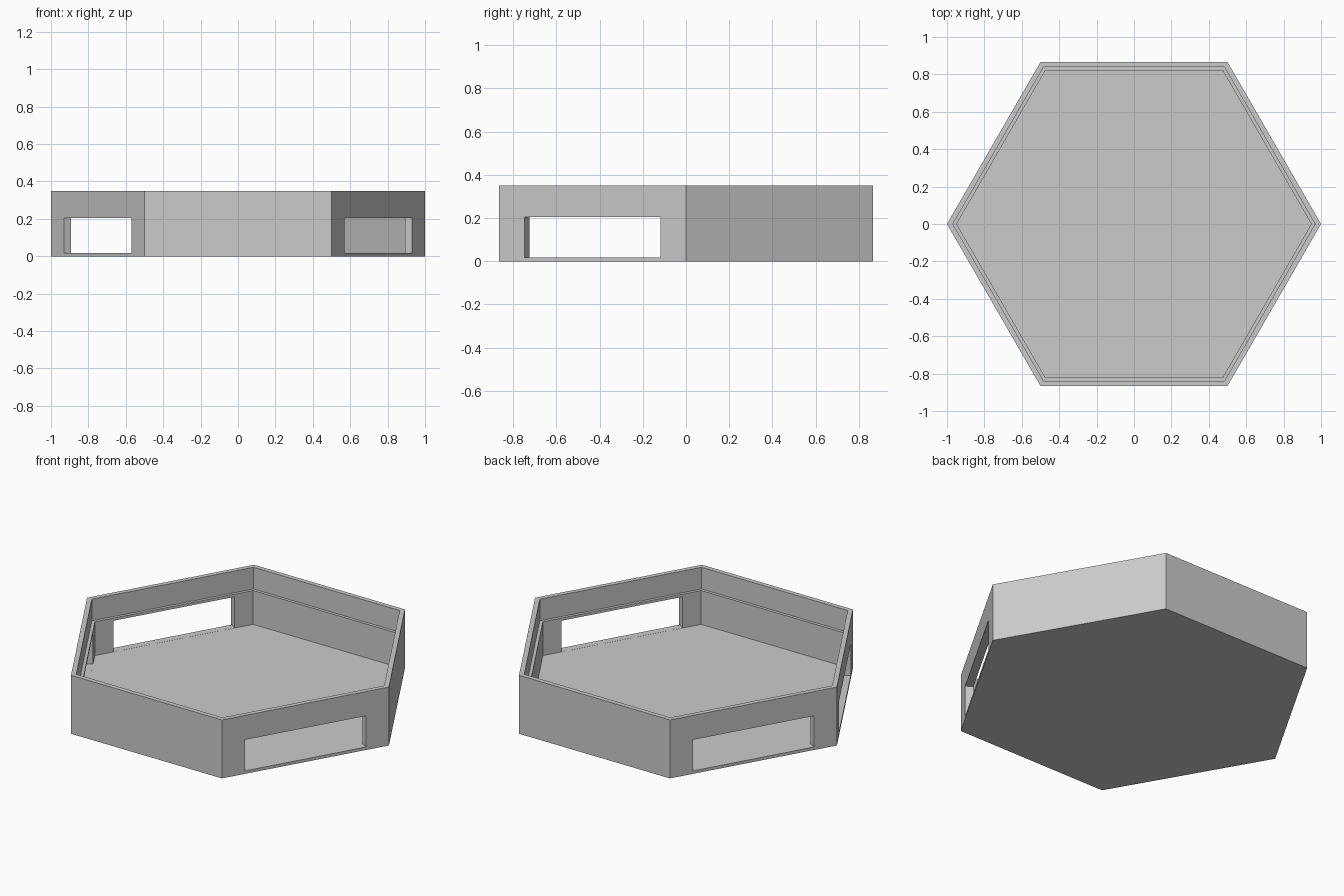
import bpy, bmesh, math
from mathutils import Matrix, Vector

if "Cube" in bpy.data.objects:
    bpy.data.objects.remove(bpy.data.objects["Cube"], do_unlink=True)

SIDES = 6
HEIGHT = 0.35
FLOOR = 0.0175
LEDGE = 0.22
WINDOW_TOP = 0.204
WINDOW_WIDTH = 0.726

grey = bpy.data.materials.new("light grey")
grey.use_nodes = True
grey.diffuse_color = (0.6, 0.6, 0.6, 1)
grey.node_tree.nodes["Principled BSDF"].inputs["Base Color"].default_value = (0.6, 0.6, 0.6, 1)


def add_object(name, bm):
    bmesh.ops.recalc_face_normals(bm, faces=bm.faces)
    mesh = bpy.data.meshes.new(name)
    bm.to_mesh(mesh)
    bm.free()
    mesh.materials.append(grey)
    obj = bpy.data.objects.new(name, mesh)
    bpy.context.collection.objects.link(obj)
    return obj


# Hexagonal tray: outer wall, rim, stepped inner wall, floor
profile = [(1, 0), (1, HEIGHT), (0.968, HEIGHT), (0.968, LEDGE), (0.948, LEDGE), (0.948, FLOOR)]
bm = bmesh.new()
rings = []
for radius, z in profile:
    angles = [math.tau * i / SIDES for i in range(SIDES)]
    rings.append([bm.verts.new((radius * math.cos(a), radius * math.sin(a), z)) for a in angles])
for low, high in zip(rings, rings[1:]):
    for i in range(SIDES):
        j = (i + 1) % SIDES
        bm.faces.new((low[i], low[j], high[j], high[i]))
bm.faces.new(rings[0])
bm.faces.new(rings[-1])
tray = add_object("hexagonal_tray", bm)

# Window openings through three of the walls
bm = bmesh.new()
apothem = math.cos(math.pi / SIDES)
bottom = FLOOR + 0.0005
for degrees in (150, 210, 330):
    place = (Matrix.Rotation(math.radians(degrees), 4, "Z")
             @ Matrix.Translation(Vector((apothem, 0, (bottom + WINDOW_TOP) / 2)))
             @ Matrix.Diagonal((0.16, WINDOW_WIDTH, WINDOW_TOP - bottom, 1)))
    bmesh.ops.create_cube(bm, size=1, matrix=place)
cutter = add_object("window_cutter", bm)
cutter.hide_render = True

cut = tray.modifiers.new("windows", "BOOLEAN")
cut.operation = "DIFFERENCE"
cut.solver = "EXACT"
cut.object = cutter
bpy.context.view_layer.objects.active = tray
tray.select_set(True)
bpy.ops.object.modifier_apply(modifier=cut.name)
bpy.data.objects.remove(cutter, do_unlink=True)
